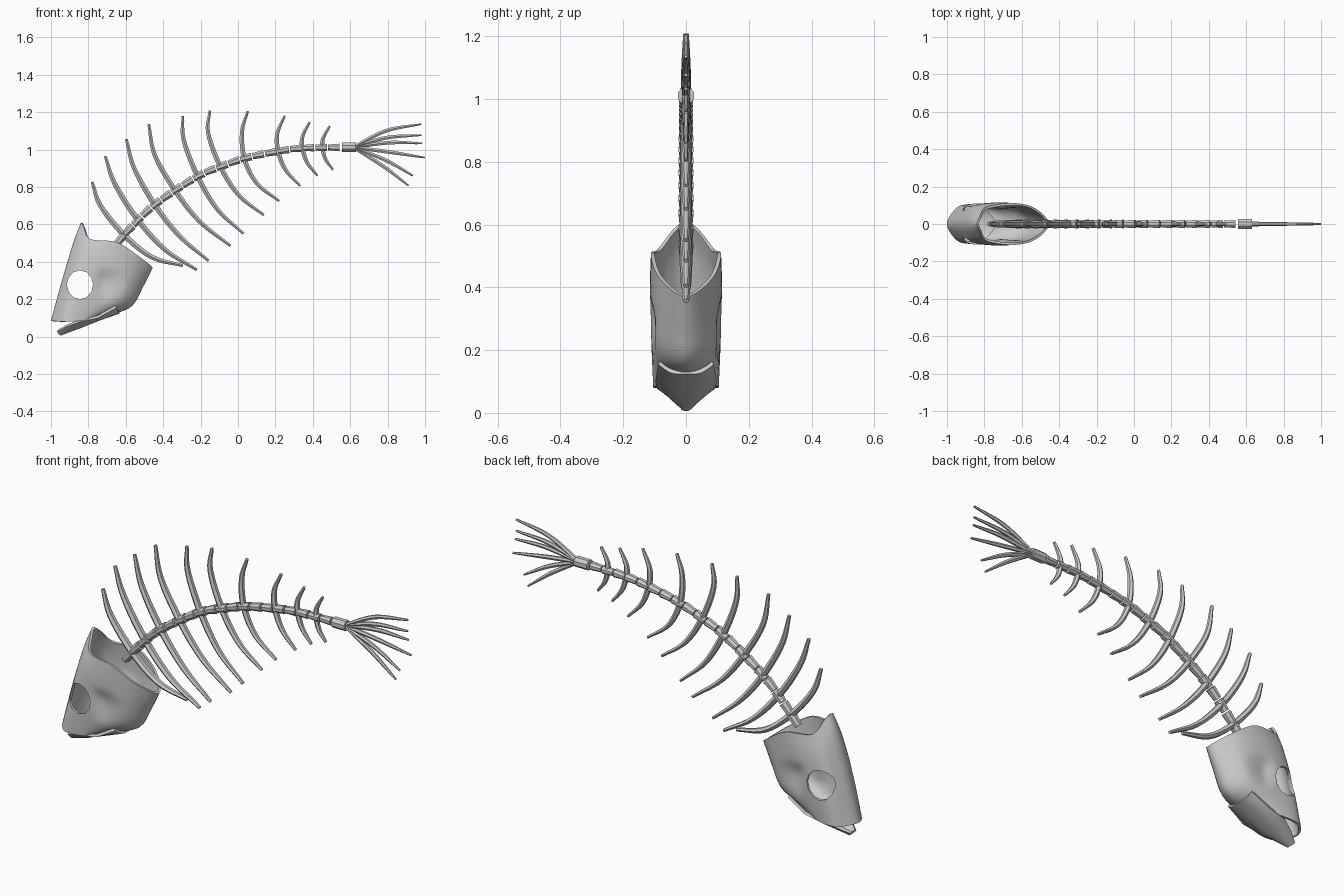
import bpy, bmesh, math
from mathutils import Vector

if "Cube" in bpy.data.objects:
    bpy.data.objects.remove(bpy.data.objects["Cube"])


def spline(pts, n, closed=False):
    """Catmull-Rom curve through pts, n samples per span."""
    pts = [Vector(p) for p in pts]
    c = len(pts)

    def get(i):
        if closed:
            return pts[i % c]
        if i < 0:
            return 2 * pts[0] - pts[1]
        return pts[i] if i < c else 2 * pts[-1] - pts[-2]

    out = []
    for i in range(c if closed else c - 1):
        a, b, d, e = (get(i + k) for k in (-1, 0, 1, 2))
        for s in range(n):
            t = s / n
            out.append(0.5 * (2 * b + (d - a) * t + (2 * a - 5 * b + 4 * d - e) * t ** 2
                              + (3 * b - a - 3 * d + e) * t ** 3))
    return out if closed else out + [pts[-1].copy()]


def loft(name, rings, closed=True, caps=False):
    """Skin a list of equal-length vertex rings."""
    bm = bmesh.new()
    rows = [[bm.verts.new(p) for p in r] for r in rings]
    m = len(rows[0])
    for a, b in zip(rows, rows[1:]):
        for i in range(m if closed else m - 1):
            j = (i + 1) % m
            bm.faces.new((a[i], a[j], b[j], b[i]))
    if caps:
        bm.faces.new(rows[0])
        bm.faces.new(rows[-1])
    bmesh.ops.recalc_face_normals(bm, faces=bm.faces)
    me = bpy.data.meshes.new(name)
    bm.to_mesh(me)
    bm.free()
    ob = bpy.data.objects.new(name, me)
    bpy.context.collection.objects.link(ob)
    return ob


def finish(ob):
    bpy.ops.object.select_all(action='DESELECT')
    bpy.context.view_layer.objects.active = ob
    ob.select_set(True)
    for mod in list(ob.modifiers):
        bpy.ops.object.modifier_apply(modifier=mod.name)
    bpy.ops.object.shade_smooth_by_angle(angle=math.radians(40))


def tube(name, path, radius, sides=6):
    """Sweep along an xz path; radius(t) gives (in-plane, y) radii."""
    rings = []
    for i, p in enumerate(path):
        tan = (path[min(i + 1, len(path) - 1)] - path[max(i - 1, 0)]).normalized()
        nrm = Vector((-tan.y, tan.x))
        rn, ry = radius(i / (len(path) - 1))
        ring = []
        for k in range(sides):
            a = 2 * math.pi * (k + 0.5) / sides
            q = p + nrm * rn * math.cos(a)
            ring.append((q.x, ry * math.sin(a), q.y))
        rings.append(ring)
    finish(loft(name, rings, caps=True))


# Skull: half profiles from forehead to throat, back opening first, mouth last
skull_rows = [
    [(-.84, 0, .61), (-.825, .04, .585), (-.79, .09, .522), (-.65, .112, .505), (-.53, .085, .43), (-.455, 0, .37)],
    [(-.875, 0, .52), (-.86, .05, .50), (-.82, .10, .44), (-.70, .115, .39), (-.57, .088, .315), (-.505, 0, .27)],
    [(-.915, 0, .39), (-.90, .05, .38), (-.86, .10, .34), (-.74, .112, .28), (-.62, .088, .20), (-.565, 0, .165)],
    [(-.955, 0, .25), (-.94, .05, .24), (-.90, .10, .21), (-.81, .108, .18), (-.72, .085, .135), (-.665, 0, .12)],
    [(-1.0, 0, .085), (-.98, .05, .083), (-.93, .098, .08), (-.85, .102, .083), (-.79, .08, .09), (-.74, 0, .10)],
]
rings = [spline(r + [(x, -y, z) for x, y, z in r[-2:0:-1]], 6, True) for r in skull_rows]
columns = [spline(c, 6) for c in zip(*rings)]
for col in columns:
    for p in col:
        # Sunken cheek with a crisp front and upper rim
        if abs(p.y) > .05:
            rx = .045 if p.x < -.72 else .12
            rz = .07 if p.z > .30 else .12
            d = math.hypot((p.x + .72) / rx, (p.z - .30) / rz)
            p.y -= math.copysign(.022 * max(0, 1 - d), p.y)
skull = loft("skull", list(zip(*columns)))
sol = skull.modifiers.new("shell", 'SOLIDIFY')
sol.thickness, sol.offset = .012, -1

# Eye sockets cut straight through
bpy.ops.mesh.primitive_cylinder_add(vertices=12, radius=.07, depth=.6, location=(-.845, 0, .277),
                                    rotation=(math.pi / 2, 0, 0))
cutter = bpy.context.object
cutter.name = "eye_cutter"
cutter.scale = (1, 1.1, 1)
cutter.hide_render = True
cut = skull.modifiers.new("eyes", 'BOOLEAN')
cut.operation, cut.object, cut.solver = 'DIFFERENCE', cutter, 'EXACT'
finish(skull)
bpy.data.objects.remove(cutter)

# Lower jaw: x, half width, rim height, keel height
jaw_rows = []
for x, w, ze, zm in [(-.64, .085, .16, .13), (-.74, .095, .105, .095), (-.84, .088, .082, .055),
                     (-.90, .055, .06, .033), (-.955, .018, .03, .012)]:
    jaw_rows.append([(x - .012, w, ze), (x, w * .55, zm + .004), (x + .005, 0, zm),
                     (x, -w * .55, zm + .004), (x - .012, -w, ze)])
jaw = loft("lower_jaw", [spline(r, 3) for r in jaw_rows], closed=False)
sol = jaw.modifiers.new("shell", 'SOLIDIFY')
sol.thickness, sol.offset = .014, 0
finish(jaw)

# Spine: short vertebrae with small gaps along one curve
spine = spline([(-.65, .495), (-.58, .575), (-.47, .685), (-.34, .78), (-.20, .865), (-.09, .91),
                (.04, .955), (.22, .992), (.35, 1.008), (.55, 1.012)], 20)
lengths = [0]
for a, b in zip(spine, spine[1:]):
    lengths.append(lengths[-1] + (b - a).length)


def along(s):
    for i in range(len(spine) - 1):
        if lengths[i + 1] >= s:
            f = (s - lengths[i]) / (lengths[i + 1] - lengths[i])
            return spine[i].lerp(spine[i + 1], f)
    return spine[-1]


count = 20
step = lengths[-1] / count
for i in range(count):
    r = .023 - .003 * i / count
    path = [along(step * (i + f)) for f in (0, .3, .6, .9)]
    tube(f"vertebra_{i + 1}", path, lambda t: (r * (.85 + .2 * t), r * (.95 + .2 * t)), 8)
tube("tail_base", [Vector((.555, 1.012)), Vector((.63, 1.012))], lambda t: (.027, .028), 8)

# Ribs: upper tip, spine crossing and lower tip, plus bulge toward the head
ribs = [
    [(-.78, .827), (-.735, .70), (-.61, .545), (-.46, .425), (-.295, .38)],
    [(-.71, .965), (-.66, .82), (-.54, .63), (-.39, .465), (-.22, .357)],
    [(-.597, 1.056), (-.555, .90), (-.445, .705), (-.31, .535), (-.157, .405)],
    [(-.477, 1.136), (-.445, .97), (-.335, .78), (-.205, .615), (-.04, .485)],
    [(-.295, 1.18), (-.29, 1.05), (-.215, .855), (-.11, .68), (.03, .55)],
    [(-.15, 1.208), (-.16, 1.09), (-.095, .91), (.005, .755), (.138, .65)],
    [(.053, 1.206), (.022, 1.10), (.033, .955), (.10, .82), (.22, .725)],
    [(.25, 1.18), (.21, 1.085), (.215, .99), (.255, .89), (.333, .805)],
    [(.383, 1.147), (.345, 1.07), (.345, 1.008), (.37, .93), (.425, .86)],
    [(.49, 1.125), (.455, 1.06), (.452, 1.012), (.467, .95), (.508, .892)],
]
for i, pts in enumerate(ribs):
    r = .0175 - .0005 * i
    tube(f"rib_{i + 1}", spline(pts, 5),
         lambda t: (r * (.5 + .5 * math.sin(math.pi * t)), r * (.6 + .6 * math.sin(math.pi * t))))

# Tail fin rays fanning from the tail base: mid point and tip
rays = [
    [(.79, 1.10), (.98, 1.136)], [(.79, 1.063), (.98, 1.077)], [(.81, 1.037), (.985, 1.033)],
    [(.80, .988), (.999, .957)], [(.79, .943), (.935, .86)], [(.775, .912), (.912, .807)],
]
for i, pts in enumerate(rays):
    tube(f"tail_ray_{i + 1}", spline([(.615, 1.012)] + pts, 6),
         lambda t: (.008 + .005 * math.sin(math.pi * t) - .003 * t, .013 - .007 * t))
